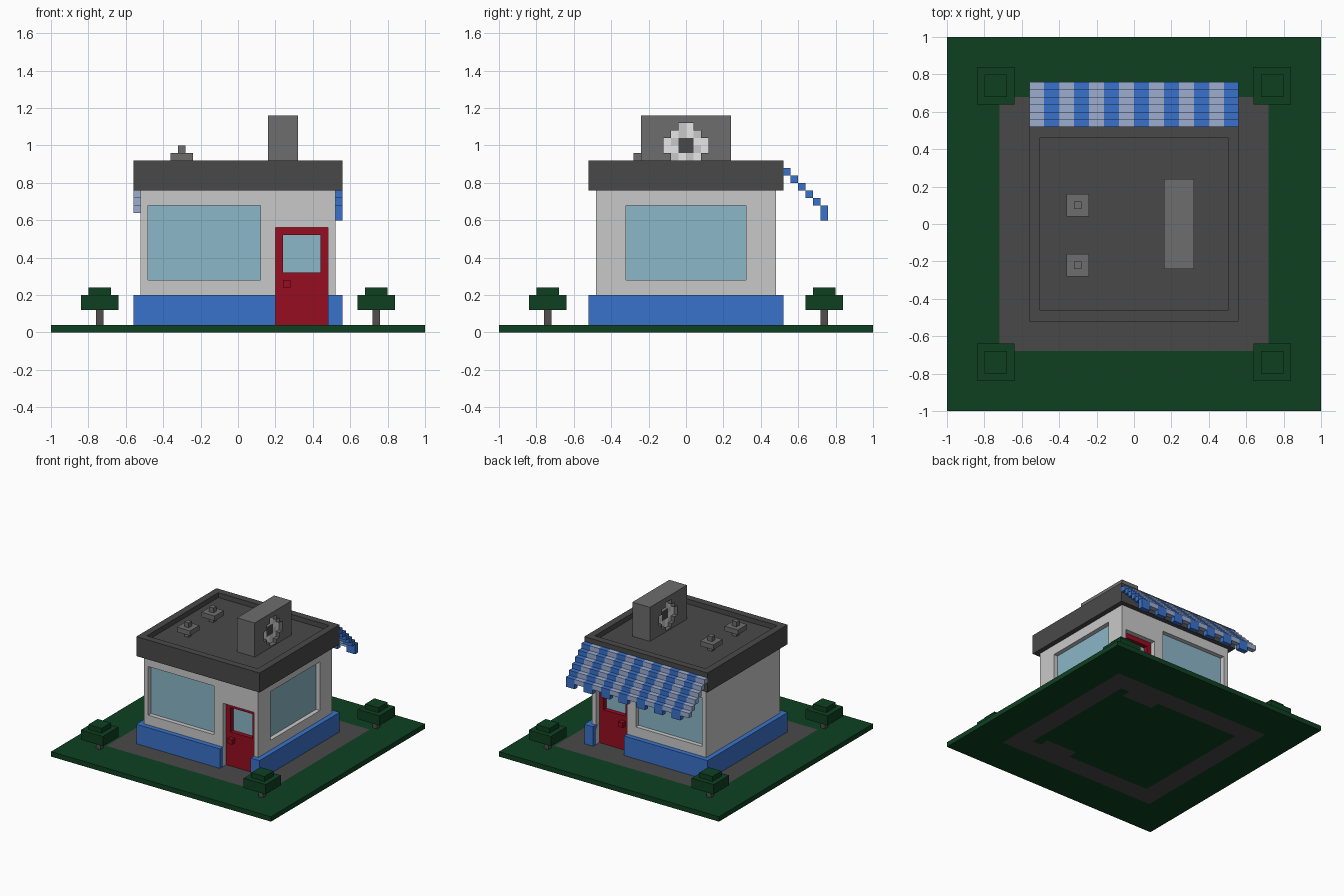
import bpy, bmesh

if "Cube" in bpy.data.objects:
    bpy.data.objects.remove(bpy.data.objects["Cube"])


def mat(name, r, g, b):
    """Flat colour given as 0-255 display values, stored linear."""
    def lin(c):
        c /= 255
        return c / 12.92 if c <= 0.04045 else ((c + 0.055) / 1.055) ** 2.4
    m = bpy.data.materials.new(name)
    m.diffuse_color = (lin(r), lin(g), lin(b), 1)
    m.use_nodes = True
    m.node_tree.nodes["Principled BSDF"].inputs["Base Color"].default_value = m.diffuse_color
    return m


GREEN = mat("dark_green", 14, 64, 33)
DARK = mat("dark_grey", 73, 73, 73)
WALL = mat("light_grey", 201, 201, 201)
BLUE = mat("blue", 58, 114, 203)
RED = mat("red", 150, 13, 33)
GLASS = mat("glass_blue", 139, 183, 200)
STONE = mat("mid_grey", 109, 109, 109)
PALE = mat("pale_blue", 158, 173, 208)
WHITE = mat("white", 255, 255, 255)
TRUNK = mat("trunk_grey", 82, 77, 77)


def add_box(bm, x0, x1, y0, y1, z0, z1):
    vs = bmesh.ops.create_cube(bm, size=1)["verts"]
    for v in vs:
        v.co = (x1 if v.co.x > 0 else x0,
                y1 if v.co.y > 0 else y0,
                z1 if v.co.z > 0 else z0)


def boxes(name, material, *dims):
    """One object made of axis-aligned boxes (x0, x1, y0, y1, z0, z1)."""
    bm = bmesh.new()
    for d in dims:
        add_box(bm, *d)
    me = bpy.data.meshes.new(name)
    bm.to_mesh(me)
    bm.free()
    me.materials.append(material)
    ob = bpy.data.objects.new(name, me)
    bpy.context.collection.objects.link(ob)
    return ob


def cut(ob, *dims):
    """Cut boxes out of an object, one at a time."""
    for d in dims:
        c = boxes("cutter", ob.data.materials[0], d)
        m = ob.modifiers.new("cut", "BOOLEAN")
        m.operation, m.solver, m.object = "DIFFERENCE", "EXACT", c
        bpy.context.view_layer.objects.active = ob
        bpy.ops.object.modifier_apply(modifier=m.name)
        bpy.data.objects.remove(c)


def span(s, a, b):
    """Range a..b mirrored to the side s (+1 or -1), in rising order."""
    return (a, b) if s > 0 else (-b, -a)


# Ground slab, split so the paving ring (with door notches) has its own colour
ground = boxes("ground", GREEN, (-1, 1, -1, 1, 0, 0.04))
ground.data.materials.append(DARK)
bm = bmesh.new()
bm.from_mesh(ground.data)
for axis, cuts in ((0, (-.72, -.56, .2, .48, .56, .72)),
                   (1, (-.68, -.52, -.44, .44, .52, .68))):
    for c in cuts:
        p, n = [0, 0, 0], [0, 0, 0]
        p[axis], n[axis] = c, 1
        bmesh.ops.bisect_plane(bm, geom=bm.verts[:] + bm.edges[:] + bm.faces[:],
                               plane_co=p, plane_no=n)
for f in bm.faces:
    x, y, _ = f.calc_center_median()
    paved = abs(x) < .72 and abs(y) < .68
    inner = abs(x) < .56 and abs(y) < .52
    notch = .2 < x < .48 and abs(y) > .44
    f.material_index = int(paved and (not inner or notch))
bm.to_mesh(ground.data)
bm.free()

# Walls and blue plinth with recessed openings
walls = boxes("walls", WALL, (-.52, .52, -.48, .48, .04, .76))
plinth = boxes("plinth", BLUE, (-.56, .56, -.52, .52, .04, .2))
cut(walls, (.48, .6, -.32, .32, .28, .68))
for s in (-1, 1):
    cut(walls, (-.48, .12, *span(s, .44, .6), .28, .68),
        (.2, .48, *span(s, .40, .6), 0, .56))
    cut(plinth, (.2, .48, *span(s, .40, .6), 0, .3))

# Windows
boxes("side_window", GLASS, (.475, .484, -.32, .32, .28, .68))
for s, side in ((-1, "front"), (1, "back")):
    boxes(side + "_window", GLASS, (-.48, .12, *span(s, .435, .444), .28, .68))
    # Doors: a frame around a recessed pane, plus a knob
    door = boxes(side + "_door", RED, (.2, .48, *span(s, .39, .44), .04, .56))
    cut(door, (.24, .44, *span(s, .40, .5), .32, .52))
    boxes(side + "_door_pane", GLASS, (.24, .44, *span(s, .395, .404), .32, .52))
    boxes(side + "_door_knob", RED, (.24, .28, *span(s, .44, .48), .24, .28))

# Roof with sunken deck
roof = boxes("roof", DARK, (-.56, .56, -.52, .52, .76, .92))
bm = bmesh.new()
bm.from_mesh(roof.data)
top = max(bm.faces, key=lambda f: f.calc_center_median().z)
bmesh.ops.inset_region(bm, faces=[top], thickness=.08)
deck = bmesh.ops.extrude_face_region(bm, geom=[top])
bmesh.ops.translate(bm, vec=(0, 0, -.04),
                    verts=[g for g in deck["geom"] if isinstance(g, bmesh.types.BMVert)])
if top.is_valid:
    bmesh.ops.delete(bm, geom=[top], context="FACES_ONLY")
bm.to_mesh(roof.data)
bm.free()

# Roof vents: stem, cap and knob
for i, y in enumerate((-.22, .10)):
    boxes(f"roof_vent_{i + 1}", STONE,
          (-.32, -.28, y - .02, y + .02, .88, .92),
          (-.36, -.24, y - .06, y + .06, .92, .96),
          (-.32, -.28, y - .02, y + .02, .96, 1.0))

# Roof block with a round recess on both broad faces
block = boxes("roof_block", STONE, (.16, .32, -.24, .24, .88, 1.16))
for a, b in ((.28, .4), (.1, .2)):
    cut(block, (a, b, -.04, .04, .89, 1.12), (a, b, -.08, .08, .92, 1.08),
        (a, b, -.12, .12, .96, 1.04))

# Plain rosette of small plates in each recess
ROWS = ("..GW..", ".WGWG.", "WG##WW", "WW##GW", ".GWGW.", "..WG..")
for key, name, m in (("W", "white", WHITE), ("G", "grey", WALL), ("#", "centre", DARK)):
    cells = []
    for r, row in enumerate(ROWS):
        for c, ch in enumerate(row):
            if ch == key:
                y, z = -.12 + c * .04, 1.08 - r * .04
                for x0, x1 in ((.275, .288), (.192, .205)):
                    cells.append((x0, x1, y, y + .04, z, z + .04))
    boxes("rosette_" + name, m, *cells)

# Striped stepped awning over the back; blue stripes hang lower
for odd, name, m in ((0, "pale", PALE), (1, "blue", BLUE)):
    steps = []
    for i in range(odd, 14, 2):
        x = -.56 + i * .08
        for k in range(6):
            drop = .04 if odd and k == 5 else 0
            steps.append((x, x + .08, .52 + k * .04, .56 + k * .04,
                          .84 - k * .04 - drop, .88 - k * .04))
    boxes("awning_" + name, m, *steps)

# Corner shrubs
for sx in (-1, 1):
    for sy in (-1, 1):
        tag = ("left" if sx < 0 else "right") + ("_front" if sy < 0 else "_back")
        x, y = .74 * sx, .74 * sy
        boxes("shrub_trunk_" + tag, TRUNK, (x - .02, x + .02, y - .02, y + .02, .04, .12))
        boxes("shrub_leaves_" + tag, GREEN,
              (x - .10, x + .10, y - .10, y + .10, .12, .20),
              (x - .06, x + .06, y - .06, y + .06, .20, .24))
